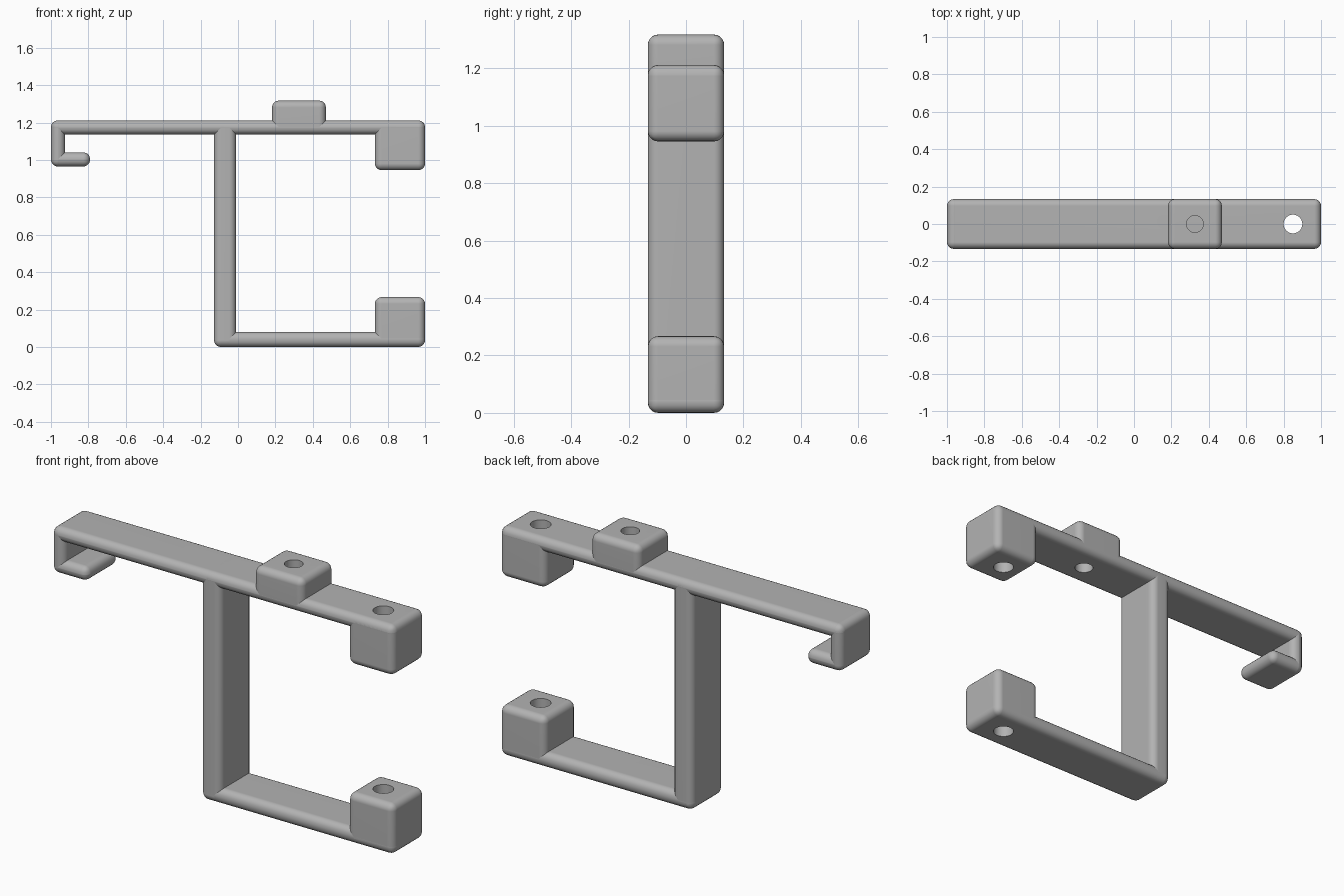
import bpy
import bmesh
from mathutils import Matrix, Vector

cube = bpy.data.objects.get("Cube")
if cube:
    bpy.data.objects.remove(cube, do_unlink=True)

HALF_DEPTH = 0.133
ROUND = 0.036
BAR = 0.075
TOP = 1.211

grey = bpy.data.materials.new("plain grey")
grey.use_nodes = True
grey.diffuse_color = (0.45, 0.45, 0.45, 1)
grey.node_tree.nodes["Principled BSDF"].inputs["Base Color"].default_value = (0.45, 0.45, 0.45, 1)


def make_object(name, bm):
    mesh = bpy.data.meshes.new(name)
    bm.to_mesh(mesh)
    bm.free()
    obj = bpy.data.objects.new(name, mesh)
    bpy.context.collection.objects.link(obj)
    mesh.materials.append(grey)
    return obj


def drill(name, x, radius):
    """Tall hidden cylinder used to bore a vertical hole."""
    bm = bmesh.new()
    bmesh.ops.create_cone(bm, cap_ends=True, segments=48, radius1=radius, radius2=radius,
                          depth=4, matrix=Matrix.Translation((x, 0, 0)))
    obj = make_object(name, bm)
    obj.hide_render = True
    obj.display_type = 'WIRE'
    obj.hide_set(True)
    return obj


def rounded_box(name, x0, x1, z0, z1, cutters=()):
    """Box with rounded edges, bored by the given cutters."""
    bm = bmesh.new()
    bmesh.ops.create_cube(bm, size=1)
    bmesh.ops.scale(bm, vec=(x1 - x0, 2 * HALF_DEPTH, z1 - z0), verts=bm.verts)
    bmesh.ops.translate(bm, vec=Vector(((x0 + x1) / 2, 0, (z0 + z1) / 2)), verts=bm.verts)
    bmesh.ops.bevel(bm, geom=bm.edges[:], offset=ROUND, segments=5, profile=0.5, affect='EDGES')
    obj = make_object(name, bm)
    bpy.ops.object.select_all(action='DESELECT')
    obj.select_set(True)
    bpy.context.view_layer.objects.active = obj
    for cutter in cutters:
        mod = obj.modifiers.new("hole", 'BOOLEAN')
        mod.operation = 'DIFFERENCE'
        mod.solver = 'EXACT'
        mod.object = cutter
        bpy.ops.object.modifier_apply(modifier=mod.name)
    bpy.ops.object.shade_smooth_by_angle(angle=0.7)
    # Keep the broad faces flat between the rounded edges
    mod = obj.modifiers.new("flat faces", 'WEIGHTED_NORMAL')
    mod.keep_sharp = True
    return obj


end_drill = drill("end_hole_cutter", 0.85, 0.05)
mount_drill = drill("mount_hole_cutter", 0.326, 0.045)

# Frame
rounded_box("top_bar", -1, 1, TOP - BAR, TOP, (end_drill, mount_drill))
rounded_box("post", -0.128, -0.01, 0, TOP)
rounded_box("bottom_bar", -0.128, 1, 0, 0.08, (end_drill,))

# Hook at the far end
rounded_box("hook_drop", -1, -0.925, 0.965, TOP)
rounded_box("hook_lip", -1, -0.791, 0.965, 0.965 + BAR)

# Bored blocks
rounded_box("upper_block", 0.732, 1, 0.945, TOP, (end_drill,))
rounded_box("lower_block", 0.732, 1, 0, 0.267, (end_drill,))
rounded_box("mount_block", 0.182, 0.47, TOP - BAR, 1.317, (mount_drill,))
